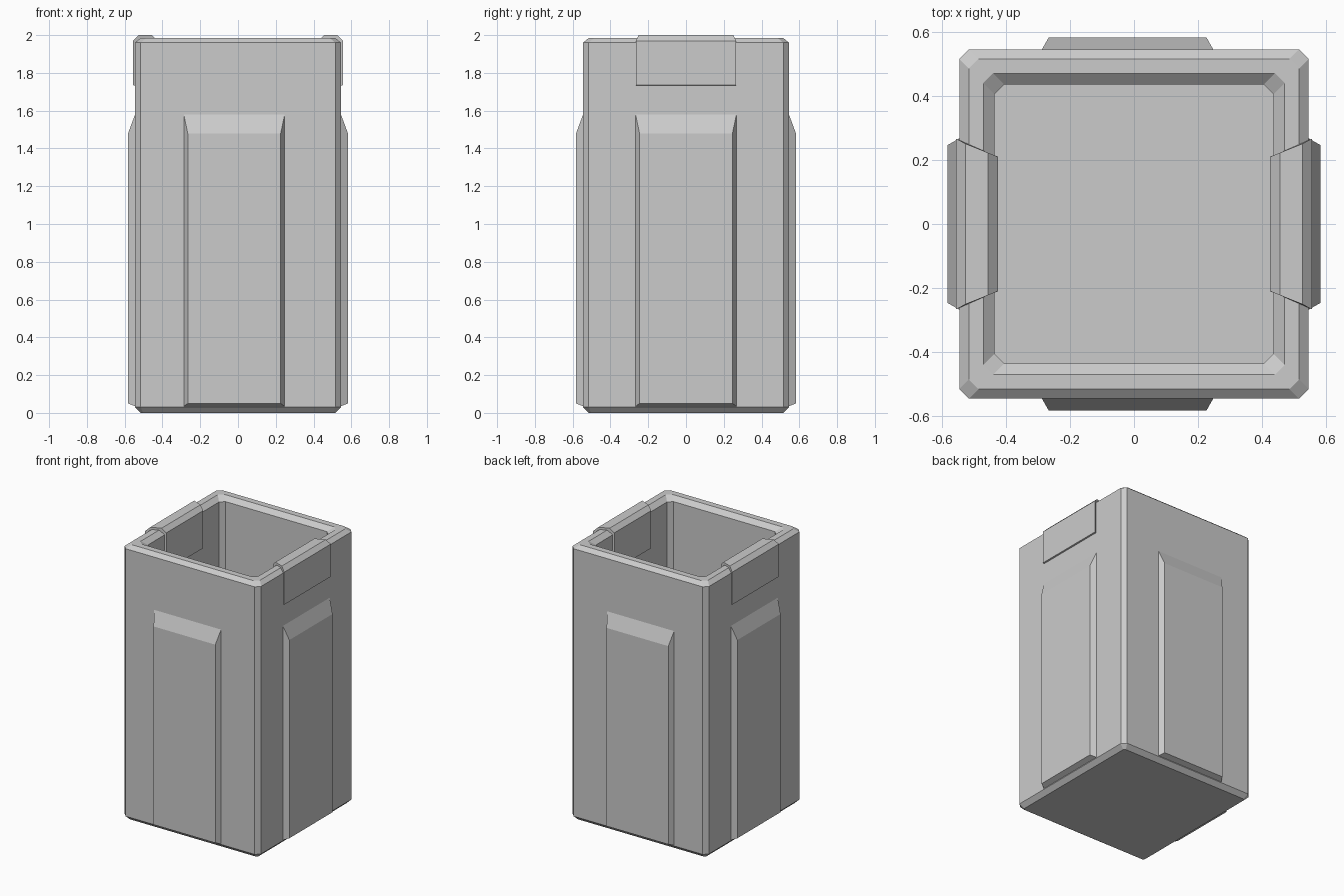
import bpy, bmesh
from mathutils import Matrix
from math import radians

if "Cube" in bpy.data.objects:
    bpy.data.objects.remove(bpy.data.objects["Cube"])


def loft(name, rings, matrix=Matrix()):
    """Skin a sequence of equal-length loops and cap both ends."""
    bm = bmesh.new()
    loops = [[bm.verts.new(matrix @ Matrix.Translation(p).to_translation()) for p in r] for r in rings]
    for a, b in zip(loops, loops[1:]):
        n = len(a)
        for i in range(n):
            bm.faces.new((a[i], a[(i + 1) % n], b[(i + 1) % n], b[i]))
    bm.faces.new(loops[0])
    bm.faces.new(loops[-1])
    bmesh.ops.recalc_face_normals(bm, faces=bm.faces)
    mesh = bpy.data.meshes.new(name)
    bm.to_mesh(mesh)
    bm.free()
    obj = bpy.data.objects.new(name, mesh)
    bpy.context.collection.objects.link(obj)
    return obj


def square(h, c, z):
    """Square loop of half size h with corners cut by c."""
    k = h - c
    return [(h, -k, z), (h, k, z), (k, h, z), (-k, h, z),
            (-h, k, z), (-h, -k, z), (-k, -h, z), (k, -h, z)]


def rect(x0, x1, y, z0, z1):
    return [(x0, y, z0), (x1, y, z0), (x1, y, z1), (x0, y, z1)]


# Hollow open-topped body with chamfered rim
loft("body", [square(*s) for s in (
    (0.515, 0.012, 0.0), (0.545, 0.03, 0.03), (0.545, 0.03, 1.96),
    (0.515, 0.03, 1.985), (0.47, 0.03, 1.985), (0.435, 0.03, 1.955),
    (0.435, 0.03, 0.11))])

# Raised panels on the four sides (front and back sit slightly off centre)
for name, angle, shift in (("front", 0, -0.02), ("right", 90, 0),
                           ("back", 180, 0.02), ("left", 270, 0)):
    loft(name + "_panel", [
        rect(shift - 0.267, shift + 0.267, -0.53, 0.035, 1.58),
        rect(shift - 0.267, shift + 0.267, -0.545, 0.035, 1.58),
        rect(shift - 0.246, shift + 0.246, -0.582, 0.05, 1.48)],
        Matrix.Rotation(radians(angle), 4, 'Z'))

# Clips folded over the left and right rims, narrowing inwards
clip = [(0.555, 1.735, 0.266), (0.555, 1.97, 0.266), (0.525, 2.0, 0.25),
        (0.455, 2.0, 0.222), (0.425, 1.97, 0.21), (0.425, 1.7, 0.21)]
for name, s in (("right", 1), ("left", -1)):
    loft(name + "_clip", [[(s * x, t * w, z) for x, z, w in clip] for t in (-1, 1)])
